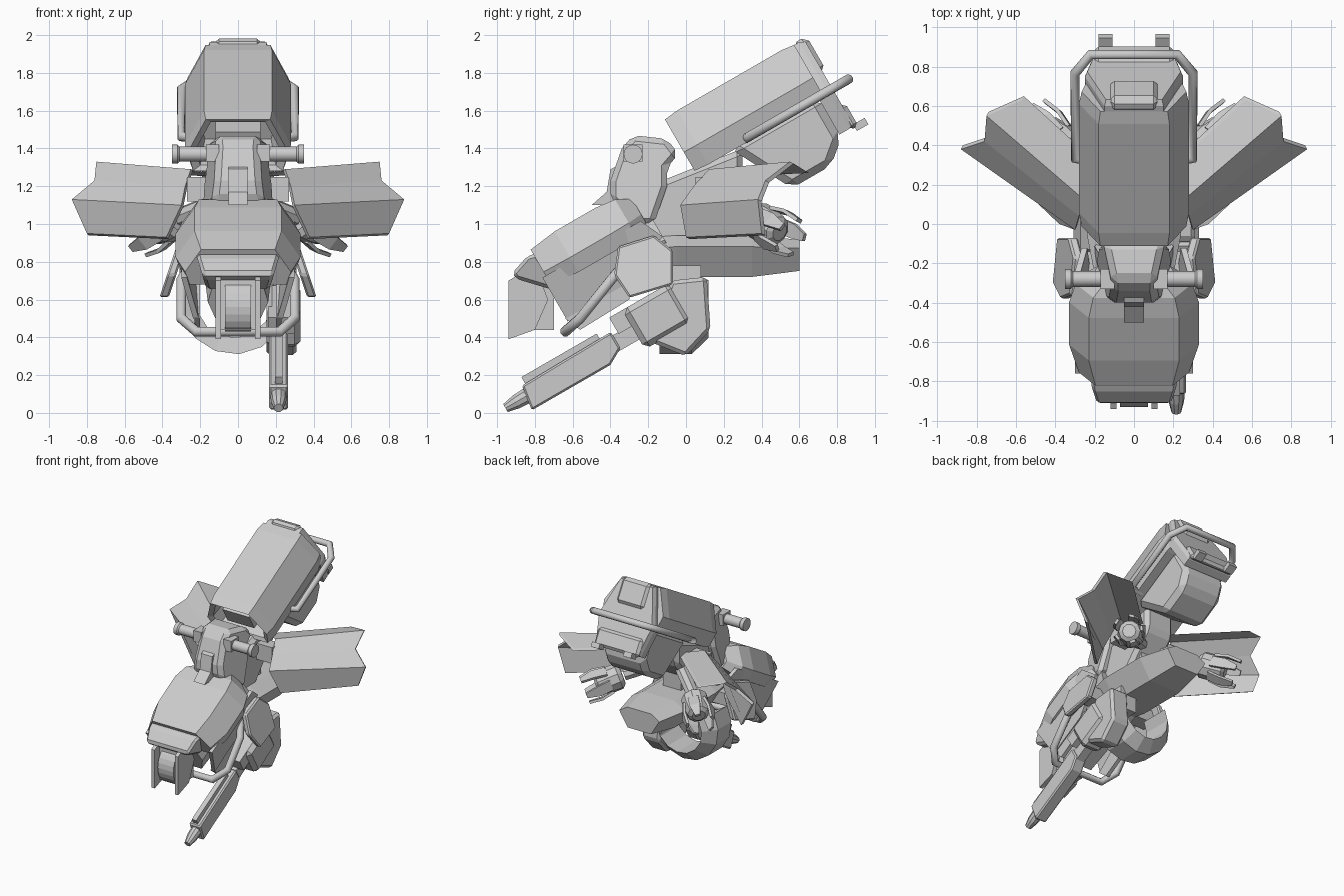
import bpy, bmesh, math
from mathutils import Matrix, Vector

if "Cube" in bpy.data.objects:
    bpy.data.objects.remove(bpy.data.objects["Cube"])

COLOUR = (0.6, 0.6, 0.6, 1)
grey = bpy.data.materials.new("plain_grey")
grey.use_nodes = True
grey.diffuse_color = COLOUR
grey.node_tree.nodes["Principled BSDF"].inputs["Base Color"].default_value = COLOUR

FLAT = Matrix.Identity(4)
TILT = Matrix.Rotation(math.radians(30), 4, 'X')   # the hull leans nose-down


def finish(name, bm, frame=FLAT, pair=False, bevel=0, smooth=False):
    """Turn a bmesh into an object, with a mirrored twin when pair is set."""
    bm.transform(frame)
    for side in ("left", "right") if pair else ("",):
        if side == "right":
            bm.transform(Matrix.Scale(-1, 4, (1, 0, 0)))
        bmesh.ops.recalc_face_normals(bm, faces=bm.faces)
        label = side + "_" + name if side else name
        mesh = bpy.data.meshes.new(label)
        bm.to_mesh(mesh)
        mesh.materials.append(grey)
        obj = bpy.data.objects.new(label, mesh)
        bpy.context.collection.objects.link(obj)
        if bevel:
            chamfer = obj.modifiers.new("chamfer", 'BEVEL')
            chamfer.width, chamfer.segments = bevel, 1
        if smooth:
            bpy.ops.object.select_all(action='DESELECT')
            obj.select_set(True)
            bpy.context.view_layer.objects.active = obj
            bpy.ops.object.shade_smooth_by_angle(angle=math.radians(40))
    bm.free()


def bridge(rings):
    """Skin between successive rings of points and cap both ends."""
    bm = bmesh.new()
    loops = [[bm.verts.new(point) for point in ring] for ring in rings]
    count = len(loops[0])
    for near, far in zip(loops, loops[1:]):
        for i in range(count):
            after = (i + 1) % count
            bm.faces.new((near[i], near[after], far[after], far[i]))
    bm.faces.new(loops[0])
    bm.faces.new(loops[-1])
    return bm


def prism(name, outline, outer, inner=None, **options):
    """Side outline (y, z) between two x positions; a position may be a rule of y and z."""
    def place(side, y, z):
        return side(y, z) if callable(side) else side
    left = [(place(outer, y, z), y, z) for y, z in outline]
    right = [(-x if inner is None else place(inner, y, z), y, z) for x, y, z in left]
    finish(name, bridge([left, right]), **options)


def box(name, x0, x1, y0, y1, z0, z1, **options):
    prism(name, [(y0, z0), (y1, z0), (y1, z1), (y0, z1)], x1, x0, **options)


def loft(name, half, stations, **options):
    """Symmetric section, given by its +x half, scaled at each (position, scale) along y."""
    middle = sum(z for x, z in half) / len(half)
    section = half + [(-x, z) for x, z in reversed(half)]
    finish(name, bridge([[(x * scale, y, middle + (z - middle) * scale) for x, z in section]
                         for y, scale in stations]), **options)


def aim(start, end):
    """Frame at start whose z axis points to end."""
    turn = (Vector(end) - Vector(start)).to_track_quat('Z', 'Y')
    return Matrix.Translation(start) @ turn.to_matrix().to_4x4()


def turned(name, start, end, profile, sides, **options):
    """Profile of (distance, radius) spun about the line from start to end."""
    angles = [math.tau * i / sides for i in range(sides)]
    rings = [[(r * math.cos(a), r * math.sin(a), d) for a in angles] for d, r in profile]
    finish(name, bridge(rings), frame=aim(start, end), **options)


def rail(name, half, radius, frame=FLAT):
    """Bent tube through half a path and its mirror image."""
    path = half + [(-x, y, z) for x, y, z in reversed(half)]
    curve = bpy.data.curves.new(name, 'CURVE')
    curve.dimensions = '3D'
    curve.bevel_depth, curve.bevel_resolution, curve.use_fill_caps = radius, 2, True
    spline = curve.splines.new('POLY')
    spline.points.add(len(path) - 1)
    for point, position in zip(spline.points, path):
        point.co = (*(frame @ Vector(position)), 1)
    curve.materials.append(grey)
    obj = bpy.data.objects.new(name, curve)
    bpy.context.collection.objects.link(obj)


# Rear hull with a hollow front, its tail cap, under box and rail
loft("rear_hull", [(0.18, 1.41), (0.28, 1.2), (0.25, 1.08)],
     [(0.95, 0.7), (0.7, 0.8), (0.68, 0.95), (0.76, 1), (1.4, 1), (1.47, 0.95)], frame=TILT)
box("hull_nose_block", -0.12, 0.12, 0.72, 0.9, 1.17, 1.3, frame=TILT)
loft("tail_cap", [(0.15, 1.4), (0.25, 1.1), (0.2, 0.87)],
     [(1.44, 1), (1.5, 1), (1.53, 0.95)], frame=TILT)
box("tail_crest", -0.13, 0.13, 1.46, 1.55, 1.2, 1.41, frame=TILT, bevel=0.03)
box("tail_plate", -0.2, 0.2, 1.5, 1.55, 0.86, 1, frame=TILT, bevel=0.02)
box("tail_foot", 0.11, 0.18, 1.53, 1.6, 0.84, 0.88, frame=TILT, pair=True)
prism("under_box", [(0.9, 1.1), (1.08, 0.75), (1.32, 0.75), (1.44, 0.85), (1.44, 1.1)],
      0.19, frame=TILT, bevel=0.04)
rail("rear_rail", [(0.2, 1, 1.1), (0.3, 1.02, 1.1), (0.3, 1.52, 1.1), (0.22, 1.63, 1.1)],
     0.026, TILT)

# Spine joining both hulls, and the belly pod behind the rider
prism("spine", [(-0.3, 0.9), (-0.2, 1.2), (0.3, 1.4), (0.3, 1.2), (0, 0.85)], 0.13, bevel=0.03)
loft("belly_pod", [(0.14, 0.94), (0.24, 0.88), (0.14, 0.72)],
     [(-0.3, 0.8), (-0.05, 1), (0.35, 1), (0.6, 0.75)])
box("pod_pylon", -0.08, 0.08, 0, 0.18, 0.9, 1.1)

# Steering column, narrower toward the top and front, with grips and headlight
prism("steering_column", [(-0.28, 1.47), (-0.1, 1.45), (-0.04, 1.37), (-0.1, 1.3), (-0.1, 1.2),
      (-0.17, 1), (-0.27, 1), (-0.4, 1.13), (-0.4, 1.23), (-0.34, 1.4)],
      lambda y, z: 0.36 + 0.2 * y - 0.13 * z, bevel=0.03)
turned("hand_grip", (0.1, -0.28, 1.37), (0.4, -0.28, 1.37),
       [(0, 0.04), (0.21, 0.04), (0.22, 0.05), (0.25, 0.05)], 16, pair=True, smooth=True)
box("grip_clamp", 0.1, 0.17, -0.33, -0.23, 1.33, 1.42, pair=True)
prism("headlight", [(-0.36, 1.31), (-0.4, 1.29), (-0.42, 1.17), (-0.5, 1.1), (-0.36, 1.1)], 0.05)

# Front cowl, skirts sloping in toward the bottom, and inner engine block
loft("front_cowl", [(0.23, 1.18), (0.33, 1.02), (0.3, 0.93)],
     [(-0.28, 0.85), (-0.12, 1), (0.13, 1), (0.24, 0.9), (0.32, 0.6)], frame=TILT)
prism("side_skirt", [(-0.3, 1), (0.3, 1), (0.36, 0.87), (0.05, 0.75), (-0.3, 0.75)],
      lambda y, z: z / 4 + 0.05, lambda y, z: z / 4 + 0.02, frame=TILT, pair=True)
loft("engine_block", [(0.15, 1.03), (0.2, 0.85), (0.14, 0.7)],
     [(-0.3, 0.8), (0.36, 1)], frame=TILT)
prism("lower_fin", [(-0.64, 0.5), (-0.56, 0.44), (-0.3, 0.6), (-0.3, 0.8)], 0.23, 0.2, pair=True)

# Nose cap, cheeks, rounded lamp drum and bumper rail
prism("nose_cap", [(-0.92, 0.74), (-0.84, 0.83), (-0.7, 0.87), (-0.7, 0.65), (-0.9, 0.71)],
      lambda y, z: 0.3 * z - 0.03, bevel=0.02)
prism("nose_cheek", [(-0.94, 0.7), (-0.8, 0.78), (-0.73, 0.6), (-0.8, 0.44), (-0.94, 0.39)],
      0.12, 0.09, pair=True)
box("nose_core", -0.09, 0.09, -0.88, -0.7, 0.44, 0.72)
arc = [math.radians(a) for a in range(-60, 61, 15)]
prism("lamp_drum", [(-0.8 - 0.13 * math.cos(a), 0.56 + 0.15 * math.sin(a)) for a in arc], 0.07)
rail("front_rail", [(0.22, -0.28, 0.84), (0.3, -0.4, 0.7), (0.3, -0.56, 0.5), (0.22, -0.64, 0.43)],
     0.028)

# Knee guards beside the hull, leaning outward toward the bottom
prism("knee_guard", [(-0.36, 0.88), (-0.17, 0.94), (-0.07, 0.86), (-0.07, 0.68), (-0.3, 0.61),
      (-0.38, 0.73)], lambda y, z: 0.62 - z / 3, lambda y, z: 0.57 - z / 3, pair=True, bevel=0.01)
box("knee_mount", 0.12, 0.31, -0.26, -0.14, 0.74, 0.84, pair=True)

# Swept, folded wing panels with notched ends
inner = [(0.1, 0.2, 1.26), (0.25, 0.12, 1.29), (0.28, 0.04, 1.2), (0.3, -0.03, 1.1), (0.38, 0, 0.93)]
outer = [(0.57, 0.63, 1.28), (0.75, 0.55, 1.33), (0.76, 0.42, 1.23), (0.88, 0.38, 1.13), (0.8, 0.4, 0.95)]
depth = Vector((-0.01, 0.02, -0.01))
rows = [(Vector(a), Vector(b)) for a, b in zip(inner, outer)]
finish("wing", bridge([[a, b, b + depth, a + depth] for a, b in rows]), pair=True)
box("wing_mount", 0.1, 0.27, 0.05, 0.15, 1.12, 1.25, pair=True)

# Steering thrusters with splayed petals
root, tip = (0.32, 0.36, 1.03), (0.54, 0.57, 0.92)
turned("thruster", root, tip, [(0, 0.07), (0.03, 0.1), (0.1, 0.1), (0.19, 0.08), (0.21, 0.05)],
       10, pair=True)
turned("thruster_arm", (0.08, 0.18, 1.13), root, [(0, 0.05), (0.3, 0.05)], 8, pair=True)
for k in range(5):
    petal = bridge([[(r + t, w * s, d) for t, s in ((0, -1), (0, 1), (0.02, 1), (0.02, -1))]
                    for d, r, w in ((0.1, 0.08, 0.04), (0.2, 0.1, 0.04), (0.3, 0.09, 0.02))])
    finish("petal", petal, aim(root, tip) @ Matrix.Rotation(math.tau * k / 5, 4, 'Z'), pair=True)

# Side gun: barrel shroud, muzzle, receiver and stock
prism("barrel_shroud", [(-0.7, 0.42), (-0.22, 0.42), (-0.13, 0.47), (-0.13, 0.57), (-0.68, 0.56)],
      0.265, 0.165, frame=TILT, bevel=0.01)
box("shroud_rib", 0.195, 0.235, -0.66, -0.2, 0.56, 0.6, frame=TILT)
turned("muzzle", TILT @ Vector((0.215, -0.66, 0.5)), TILT @ Vector((0.215, -0.8, 0.5)),
       [(0, 0.045), (0.09, 0.04), (0.155, 0.025)], 10)
box("barrel_neck", 0.18, 0.25, -0.15, 0, 0.46, 0.55, frame=TILT)
box("receiver", 0.15, 0.33, -0.02, 0.27, 0.4, 0.64, frame=TILT, bevel=0.03)
box("receiver_collar", 0.16, 0.3, -0.1, 0.02, 0.54, 0.64, frame=TILT)
prism("receiver_stock", [(-0.2, 0.38), (0, 0.3), (0.13, 0.44), (0.11, 0.72), (-0.08, 0.7)],
      0.31, 0.15, bevel=0.02)
box("gun_hanger", 0.05, 0.19, -0.1, 0.08, 0.6, 0.78)

# Feed chute curling under the hull from the gun
sweep = [math.radians(a) for a in range(-210, -9, 25)]
finish("feed_chute", bridge([[(0.29 * r * math.cos(a) - 0.02, y, 0.6 + 0.29 * r * math.sin(a))
       for r, y in ((1, -0.14), (1, 0.03), (0.7, 0.12), (0.7, -0.12))] for a in sweep]))
